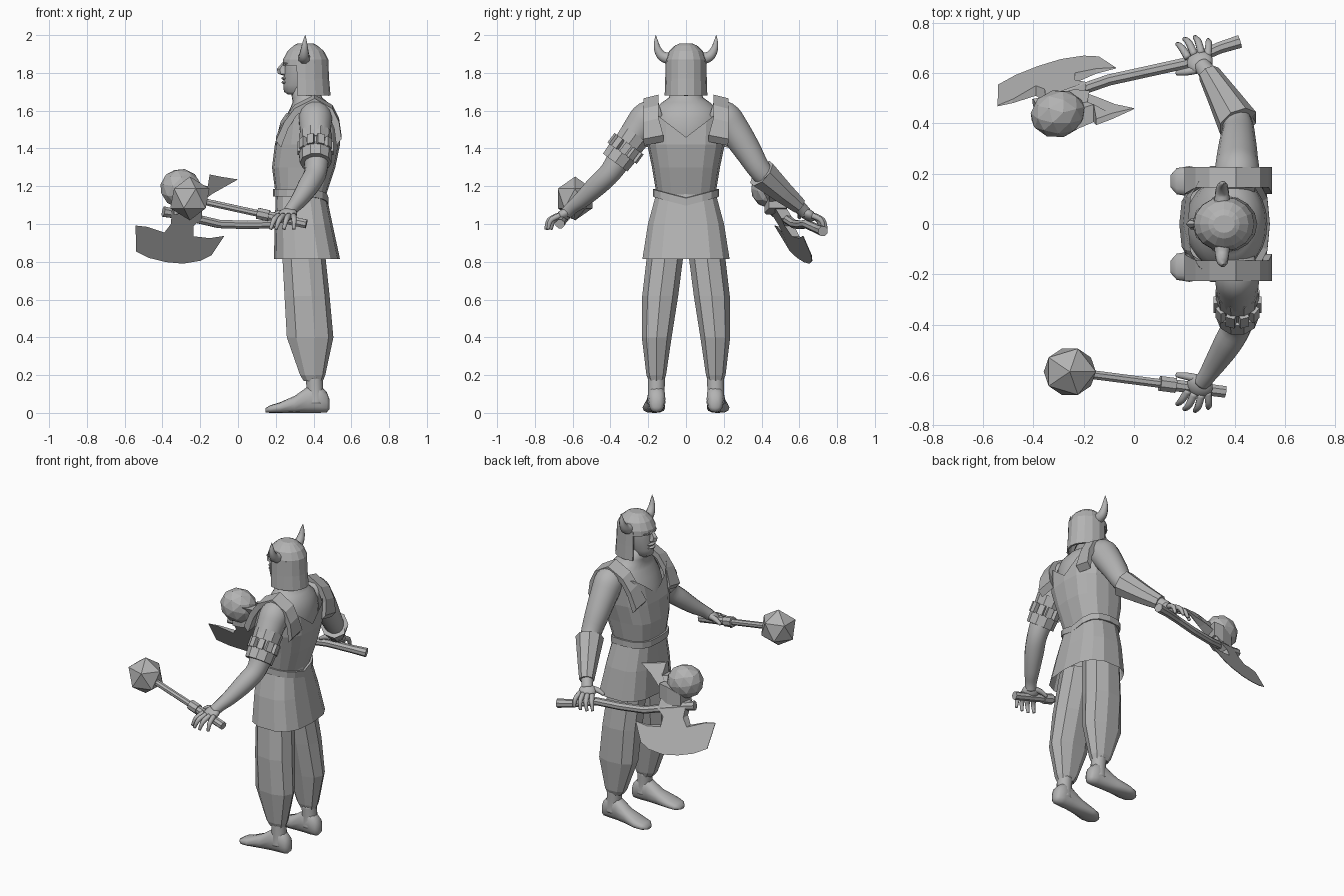
import bpy, bmesh, math
from mathutils import Vector, Matrix

if "Cube" in bpy.data.objects:
    bpy.data.objects.remove(bpy.data.objects["Cube"])

GREY = bpy.data.materials.new("plain grey")
GREY.diffuse_color = (0.45, 0.45, 0.45, 1)
GREY.use_nodes = True
GREY.node_tree.nodes["Principled BSDF"].inputs["Base Color"].default_value = GREY.diffuse_color


def finish(name, bm, smooth=False):
    bmesh.ops.recalc_face_normals(bm, faces=bm.faces)
    me = bpy.data.meshes.new(name)
    bm.to_mesh(me)
    bm.free()
    me.materials.append(GREY)
    ob = bpy.data.objects.new(name, me)
    bpy.context.collection.objects.link(ob)
    for p in me.polygons:
        p.use_smooth = smooth
    return ob


def loft(name, rings, smooth=False, caps=(True, True), closed=True):
    bm = bmesh.new()
    vs = [[bm.verts.new(p) for p in r] for r in rings]
    n = len(rings[0])
    for a, b in zip(vs, vs[1:]):
        for i in range(n if closed else n - 1):
            j = (i + 1) % n
            bm.faces.new((a[i], a[j], b[j], b[i]))
    if caps[0]:
        bm.faces.new(vs[0])
    if caps[1]:
        bm.faces.new(vs[-1])
    return finish(name, bm, smooth)


def spline(pts, steps=4):
    pts = [Vector(p) for p in pts]
    ext = [pts[0]] + pts + [pts[-1]]
    out = []
    for p0, p1, p2, p3 in zip(ext, ext[1:], ext[2:], ext[3:]):
        for k in range(steps):
            t = k / steps
            out.append(0.5 * (2 * p1 + (p2 - p0) * t + (2 * p0 - 5 * p1 + 4 * p2 - p3) * t * t
                              + (3 * p1 - p0 - 3 * p2 + p3) * t ** 3))
    return out + [pts[-1]]


def tube(name, pts, n=12, smooth=True):
    """Tube through points (x, y, z, radius)."""
    q = spline(pts) if smooth else [Vector(p) for p in pts]
    c = [p.to_3d() for p in q]
    ref = Vector((0, 0, 1)) if abs((c[-1] - c[0]).normalized().x) > 0.7 else Vector((1, 0, 0))
    rings = []
    for i, p in enumerate(q):
        t = (c[min(i + 1, len(c) - 1)] - c[max(i - 1, 0)]).normalized()
        u = t.cross(ref).normalized()
        v = t.cross(u)
        rings.append([c[i] + p.w * (u * math.cos(a) + v * math.sin(a))
                      for a in (math.tau * (k + 0.5) / n for k in range(n))])
    return loft(name, rings, smooth)


def oval(z, x0, x1, y0, y1, n=12, power=1.0, phase=0.0):
    def e(s):
        return math.copysign(abs(s) ** power, s)
    cx, rx, cy, ry = (x0 + x1) / 2, (x1 - x0) / 2, (y0 + y1) / 2, (y1 - y0) / 2
    out = []
    for k in range(n):
        a = math.tau * (k + phase) / n
        out.append(Vector((cx + rx * e(math.cos(a)), cy + ry * e(math.sin(a)), z)))
    return out


def ball(name, loc, size, sub=3, smooth=True, rot=(0, 0, 0)):
    bm = bmesh.new()
    bmesh.ops.create_icosphere(bm, subdivisions=sub, radius=1)
    ob = finish(name, bm, smooth)
    ob.location, ob.scale, ob.rotation_euler = loc, size, rot
    return ob


# Vest with neckline dipping at front and back
rows = [(1.15, .2, .465, .155), (1.30, .18, .515, .18), (1.42, .195, .54, .205), (1.53, .215, .538, .215)]
vest = [oval(z, a, b, -r, r, 16, 0.72) for z, a, b, r in rows]
for p in vest[-1]:
    p.z = 1.59 - 0.13 * max(0, 1 - abs(p.y) / 0.17)
    p.x += (0.375 - p.x) * 0.9 * max(0, p.z - 1.53)
loft("vest", vest, caps=(True, False))

# Skirt and belt
loft("skirt", [oval(z, a, b, -r, r, 14, 0.72) for z, a, b, r in
               [(.815, .19, .54, .235), (1.0, .195, .50, .205), (1.17, .2, .465, .158)]], caps=(False, True))
belt = []
for z, g in ((1.145, 0), (1.145, .012), (1.185, .012), (1.185, 0)):
    ring = oval(z, .197 - g, .468 + g, -.162 - g, .162 + g, 16, 0.72)
    for p in ring:
        p.z -= 0.045 * max(0, (p.x - .33) / .14) * (1 - abs(p.y) / .2)
    belt.append(ring)
loft("belt", belt, caps=(False, False))

# Chest and neck skin
loft("chest_and_neck", [oval(z, a, b, -r, r, 24) for z, a, b, r in
     [(1.32, .21, .49, .15), (1.42, .205, .525, .185), (1.5, .225, .53, .195), (1.56, .25, .522, .19),
      (1.61, .275, .505, .165), (1.645, .29, .475, .125), (1.67, .285, .445, .09), (1.74, .28, .42, .075)]], True)

# Head: skull with jaw, brow, nose, lips
loft("head", [oval(z, a, b, -r, r, 16) for z, a, b, r in
     [(1.685, .265, .40, .04), (1.70, .243, .42, .055), (1.735, .24, .43, .07), (1.79, .243, .44, .085),
      (1.83, .245, .44, .09), (1.87, .25, .44, .09)]], True)
loft("nose", [oval(z, a, .27, -r, r, 6) for z, a, r in
     [(1.785, .245, .018), (1.795, .212, .026), (1.82, .205, .018), (1.855, .235, .012)]])
for name, z, x, r in (("brow", 1.85, .262, .065), ("upper_lip", 1.772, .255, .036), ("lower_lip", 1.75, .255, .034)):
    ball(name, (x, 0, z), (.026, r, .011), 2)

# Helmet: faceted dome and neck curtain open at the face
loft("helmet_dome", [oval(z, a, b, -r, r, 16) for z, a, b, r in
     [(1.84, .236, .478, .108), (1.87, .238, .478, .107), (1.915, .262, .455, .09),
      (1.945, .295, .42, .058), (1.955, .315, .40, .035)]])
curtain = []
for z, a, b, r in [(1.68, .232, .49, .113), (1.77, .235, .482, .11), (1.865, .236, .478, .108)]:
    ring = oval(z, a, b, -r, r, 16)
    curtain.append(ring[-5:] + ring[:6])
ob = loft("helmet_curtain", curtain, caps=(False, False), closed=False)
mod = ob.modifiers.new("thickness", 'SOLIDIFY')
mod.thickness = 0.012

# Mirrored body parts
FOOT = [(.485, .155, .02, .02, .07), (.47, .155, .04, .003, .11), (.43, .155, .046, 0, .15), (.37, .158, .046, 0, .14),
        (.30, .163, .05, 0, .09), (.22, .17, .06, 0, .055), (.17, .17, .052, 0, .04), (.146, .17, .025, .003, .025)]
ARM = [(.41, .13, 1.59, .07), (.41, .20, 1.565, .088), (.41, .25, 1.505, .084), (.412, .32, 1.40, .074),
       (.412, .395, 1.28, .06), (.375, .47, 1.205, .057), (.325, .55, 1.13, .045), (.292, .60, 1.09, .036),
       (.27, .63, 1.06, .034)]
FINGERS = [(.215, .66, .19, .70, .172, .715), (.24, .672, .218, .72, .20, .735),
           (.268, .677, .255, .725, .242, .742), (.293, .668, .297, .715, .295, .73)]
for s, side in ((1, "left"), (-1, "right")):
    m = lambda pts: [(p[0], s * p[1], *p[2:]) for p in pts]
    # Shoulder strap over the vest
    path = [(.20, 1.46), (.245, 1.56), (.30, 1.632), (.405, 1.685), (.50, 1.63), (.535, 1.56), (.548, 1.47)]
    strap = []
    for x, z in path:
        inner = .145 if z > 1.5 else .12
        xi = x + (.375 - x) * .16
        strap.append([(x, s * inner, z), (x, s * .226, z - .02), (xi, s * .222, z - .055), (xi, s * inner, z - .035)])
    loft(side + "_shoulder_strap", strap)
    # Trousers
    legs = [oval(z, a, b, s * c, s * d, 9, 0.85) for z, a, b, c, d in
            [(.17, .345, .45, .115, .198), (.20, .325, .462, .105, .21), (.40, .252, .505, .075, .235),
             (.62, .24, .485, .04, .233), (.90, .225, .455, .004, .2)]]
    loft(side + "_trouser_leg", legs)
    # Foot and ankle
    foot = []
    for x, y, w, z0, z1 in FOOT:
        foot.append([(x, s * y + w * math.copysign(abs(math.cos(a)) ** .8, math.cos(a)),
                      (z0 + z1) / 2 + (z1 - z0) / 2 * math.copysign(abs(math.sin(a)) ** .8, math.sin(a)))
                     for a in (math.tau * k / 12 for k in range(12))])
    loft(side + "_foot", foot, True)
    tube(side + "_ankle", m([(.41, .157, .05, .05), (.408, .157, .11, .046), (.403, .156, .19, .046)]))
    # Arm, palm, fingers and thumb
    tube(side + "_arm", m(ARM), 16)
    ball(side + "_palm", (.262, s * .643, 1.05), (.052, .05, .03), 3, True, (s * -.55, 0, s * .35))
    for x0, y0, x1, y1, x2, y2 in FINGERS:
        tube(side + "_finger", m([(x0, y0, 1.045, .016), (x1, y1, 1.02, .014), (x2, y2, .972, .009)]), 8)
    tube(side + "_thumb", m([(.255, .615, 1.06, .018), (.21, .605, 1.055, .016), (.17, .60, 1.035, .010)]), 8)
    # Curved horn
    tube(side + "_horn", m([(.35, .085, 1.875, .034), (.35, .125, 1.888, .029), (.352, .15, 1.925, .021),
                            (.354, .158, 1.965, .012), (.356, .16, 2.0, .001)]), 8)

# Forearm bracer
tube("bracer", [(.41, .405, 1.262, .06), (.414, .40, 1.268, .084), (.35, .51, 1.17, .062),
                (.298, .597, 1.097, .045)], 8, False)

# Upper arm band: two hoops with a row of studs between
a0, a1 = Vector((.411, -.265, 1.475)), Vector((.411, -.375, 1.325))
axis = (a1 - a0).normalized()
for t0, t1 in ((0, .36), (.64, 1)):
    p, q = a0.lerp(a1, t0), a0.lerp(a1, t1)
    tube("arm_band_hoop", [(*p, .088), (*q, .084)], 10, False)
mid = a0.lerp(a1, .5)
side_v = axis.cross(Vector((1, 0, 0))).normalized()
for k in range(10):
    a = math.tau * k / 10
    out = Vector((math.cos(a), 0, 0)) + side_v * math.sin(a)
    bm = bmesh.new()
    bmesh.ops.create_cube(bm, size=1)
    rot = Matrix((out, axis, out.cross(axis))).transposed().to_4x4()
    bm.transform(Matrix.Translation(mid + out * .082) @ rot @ Matrix.Diagonal((.026, .062, .036, 1)))
    finish("arm_band_stud", bm)

# Mace
tail, tip = Vector((.362, -.667, 1.0)), Vector((-.255, -.587, 1.135))
for name, t0, t1, r in (("mace_grip", 0, .34, .025), ("mace_collar", .32, .42, .032), ("mace_shaft", .4, .95, .019)):
    tube(name, [(*tail.lerp(tip, t0), r), (*tail.lerp(tip, t1), r)], 8, False)
ball("mace_head", tip, (.116, .108, .116), 1, False)

# Axe handle
tube("axe_handle", [(.42, .725, .962, .028), (.34, .70, .972, .025), (.2, .638, 1.0, .024), (.05, .605, .995, .024),
                    (-.1, .572, 1.0, .024), (-.25, .52, 1.035, .024), (-.34, .485, 1.055, .026),
                    (-.395, .47, 1.066, .03)], 8, False)


# Axe blade and rear spike lie in one tilted plane
def plate(name, pts):
    def pos(x, z, h):
        return (x, 1.2 + .25 * x - .6 * z + h, z)
    return loft(name, [[pos(x, z, -h) for x, z, h in pts], [pos(x, z, h) for x, z, h in pts]])


plate("axe_blade", [(-.35, 1.08, .03), (-.355, 1.0, .025), (-.39, .955, .02), (-.48, .985, .008), (-.542, .992, .002),
                    (-.54, .855, .002), (-.47, .82, .002), (-.38, .798, .002), (-.29, .79, .002), (-.2, .805, .002),
                    (-.14, .835, .002), (-.072, .937, .002), (-.15, .925, .01), (-.235, .935, .02),
                    (-.235, .99, .025), (-.19, 1.03, .03), (-.19, 1.08, .03)])
plate("axe_spike", [(-.26, 1.22, .04), (-.16, 1.2, .035), (-.15, 1.262, .012), (-.09, 1.25, .012), (0, 1.236, .002),
                    (-.075, 1.195, .012), (-.135, 1.16, .03), (-.19, 1.12, .04), (-.26, 1.1, .04)])

# Skull mounted on the axe
ball("axe_skull", (-.302, .438, 1.188), (.112, .095, .105), 2, False, (0, .2, .25))
loft("axe_skull_jaw", [[(x + .2 * dy, y + dy, z + dz) for dy, dz in ((-w, -h), (w, -h), (w, h), (-w, h))]
     for x, y, z, w, h in [(-.33, .47, 1.09, .045, .04), (-.25, .475, 1.115, .06, .055), (-.185, .485, 1.13, .045, .045)]])
